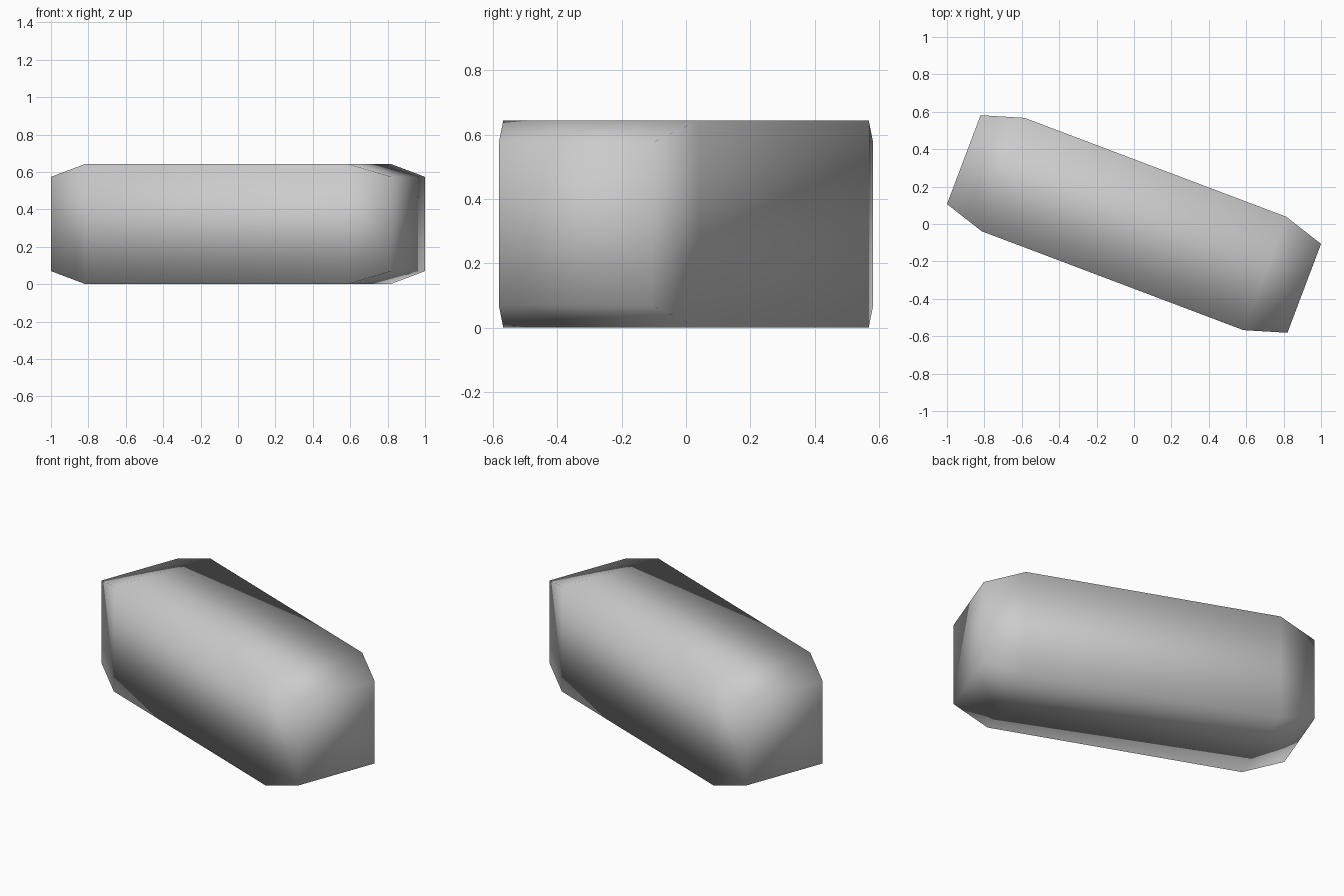
import bpy
import bmesh
from math import radians

if "Cube" in bpy.data.objects:
    bpy.data.objects.remove(bpy.data.objects["Cube"], do_unlink=True)

# Flat grey colour
grey = bpy.data.materials.new("plain grey")
grey.use_nodes = True
colour = (0.6, 0.6, 0.6, 1)
grey.diffuse_color = colour
grey.node_tree.nodes["Principled BSDF"].inputs["Base Color"].default_value = colour

# Rectangular sections along the length: position, half width, half height
sections = [(-0.973, 0.254, 0.252), (-0.748, 0.324, 0.322),
            (0.748, 0.324, 0.322), (0.973, 0.254, 0.252)]
corners = [(-1, -1), (1, -1), (1, 1), (-1, 1)]

bm = bmesh.new()
rings = [[bm.verts.new((x, w * sy, h * sz)) for sy, sz in corners]
         for x, w, h in sections]

# Long sides and tapered shoulders
for a, b in zip(rings, rings[1:]):
    for i in range(4):
        j = (i + 1) % 4
        bm.faces.new((a[i], a[j], b[j], b[i]))

# Flat end caps
bm.faces.new(rings[0])
bm.faces.new(rings[-1])
bmesh.ops.recalc_face_normals(bm, faces=bm.faces)
for face in bm.faces:
    face.smooth = True

mesh = bpy.data.meshes.new("tapered_block")
bm.to_mesh(mesh)
bm.free()
mesh.materials.append(grey)

# Block turned on the ground
block = bpy.data.objects.new("tapered_block", mesh)
block.location.z = 0.322
block.rotation_euler.z = radians(-20.7)
bpy.context.collection.objects.link(block)
